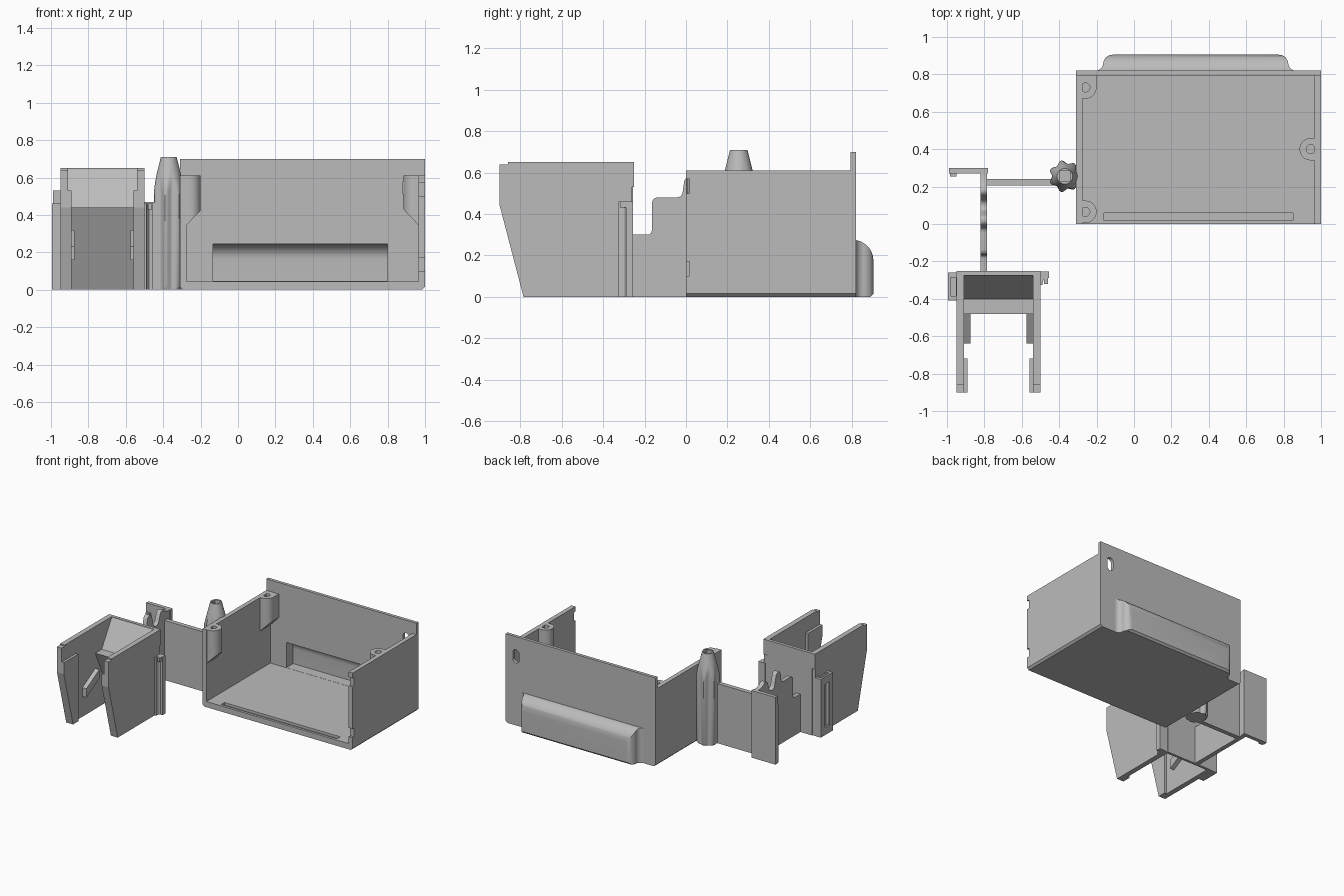
import bpy, bmesh, math
from mathutils import Vector

if "Cube" in bpy.data.objects:
    bpy.data.objects.remove(bpy.data.objects["Cube"])

grey = bpy.data.materials.new("plain_grey")
grey.diffuse_color = (0.5, 0.5, 0.5, 1)
grey.use_nodes = True
grey.node_tree.nodes["Principled BSDF"].inputs["Base Color"].default_value = grey.diffuse_color


def finish(name, bm):
    bmesh.ops.recalc_face_normals(bm, faces=bm.faces)
    me = bpy.data.meshes.new(name)
    bm.to_mesh(me)
    bm.free()
    me.materials.append(grey)
    ob = bpy.data.objects.new(name, me)
    bpy.context.collection.objects.link(ob)
    return ob


def prism(name, pts, axis, lo, hi):
    """Extrude a 2D outline along an axis (outline uses the other two axes in order)."""
    place = {'x': lambda a, b, t: (t, a, b), 'y': lambda a, b, t: (a, t, b),
             'z': lambda a, b, t: (a, b, t)}[axis]
    bm = bmesh.new()
    rows = [[bm.verts.new(place(a, b, t)) for a, b in pts] for t in (lo, hi)]
    n = len(pts)
    bm.faces.new(rows[0])
    bm.faces.new(rows[1])
    for i in range(n):
        j = (i + 1) % n
        bm.faces.new((rows[0][i], rows[0][j], rows[1][j], rows[1][i]))
    return finish(name, bm)


def box(name, x0, x1, y0, y1, z0, z1):
    return prism(name, [(x0, y0), (x1, y0), (x1, y1), (x0, y1)], 'z', z0, z1)


def arc(cx, cy, r, a0, a1, n=8):
    return [(cx + r * math.cos(math.radians(a0 + (a1 - a0) * i / n)),
             cy + r * math.sin(math.radians(a0 + (a1 - a0) * i / n))) for i in range(n + 1)]


def boolean(ob, tool, op='DIFFERENCE'):
    m = ob.modifiers.new("cut", 'BOOLEAN')
    m.object, m.operation, m.solver = tool, op, 'EXACT'
    tool.hide_render = True
    bpy.context.view_layer.objects.active = ob
    bpy.ops.object.modifier_apply(modifier=m.name)
    bpy.data.objects.remove(tool)


def smooth(ob):
    bpy.ops.object.select_all(action='DESELECT')
    ob.select_set(True)
    bpy.context.view_layer.objects.active = ob
    bpy.ops.object.shade_smooth_by_angle(angle=math.radians(35))


# Tray: floor with slot, two side walls, tall back wall
floor = prism("tray_floor", [(-.31, .015), (-.295, 0), (.985, 0), (1, .015), (1, .045), (-.31, .045)],
              'y', 0, .82)
boolean(floor, box("slot_cutter", -.16, .85, .02, .06, .025, .1))
box("tray_left_wall", -.31, -.275, 0, .82, .045, .61)
right = box("tray_right_wall", .965, 1, 0, .82, .045, .61)
for z in (.10, .50):
    boolean(right, box("notch_cutter", .9, 1.1, -.1, .018, z, z + .07))
back = box("tray_back_wall", -.31, 1, .795, .82, .045, .70)
slot = arc(.91, .57, .028, 0, 180) + arc(.91, .52, .028, 180, 360)
boolean(back, prism("slot_cutter", slot, 'y', .7, .9))

# Rounded hollow pocket bulging from the back wall
plan = (arc(-.205, .86, .04, -90, 0) + arc(-.115, .855, .05, 180, 90)
        + arc(.775, .855, .05, 90, 0) + arc(.865, .86, .04, 180, 270))
side = [(.80, 0), (.89, 0), (.905, .015)] + arc(.805, .175, .1, 0, 90, 12)
pocket = prism("back_pocket", plan, 'z', -.01, .4)
boolean(pocket, prism("side_cutter", side, 'x', -.4, 1.2), 'INTERSECT')


def cavity():
    pts = [(.7, .046), (.88, .046)] + arc(.80, .165, .08, 0, 90, 10) + [(.7, .245)]
    return prism("cavity_cutter", pts, 'x', -.135, .80)


boolean(pocket, cavity())
boolean(back, cavity())
smooth(pocket)


# Screw bosses with slanted undersides
def boss(name, cx, cy, side, wall, y0, y1):
    a = arc(0, 0, .06, -90, 90, 14)
    pts = [(wall, cy + y0)] + [(cx + side * u, cy + v) for u, v in a] + [(wall, cy + y1)]
    if y1 > .06:
        pts.insert(-1, (cx + side * .06, cy + y1))
        pts = [p for p in pts if not (p[1] > cy + .001 and p[1] < cy + .0601)]
    ob = prism(name, pts, 'z', .3, .61)
    for v in ob.data.vertices:
        if v.co.z < .4:
            v.co.z = .34 + abs(v.co.x - wall) * 1.05
    boolean(ob, prism("hole_cutter", arc(cx, cy, .024, 0, 345, 23), 'z', .45, .7))
    smooth(ob)


boss("front_left_boss", -.26, .065, 1, -.28, -.06, .06)
boss("back_left_boss", -.26, .73, 1, -.28, -.06, .066)
boss("right_boss", .945, .40, -1, .97, -.06, .06)

# Fluted post with conical tip and square socket
bm = bmesh.new()
N, rings = 56, []
for z in (0, .02, .5, .53, .56, .59, .62, .65, .71):
    ring = []
    for i in range(N):
        t = 2 * math.pi * i / N
        r = min(.077 + .009 * math.cos(7 * t), .042 + .25 * (.71 - z), .075 + z * .8)
        ring.append(bm.verts.new((-.37 + r * math.cos(t), .255 + r * math.sin(t), z)))
    rings.append(ring)
bm.faces.new(rings[0])
bm.faces.new(rings[-1])
for a, b in zip(rings, rings[1:]):
    for i in range(N):
        bm.faces.new((a[i], a[(i + 1) % N], b[(i + 1) % N], b[i]))
post = finish("fluted_post", bm)
boolean(post, box("socket_cutter", -.398, -.342, .227, .283, .4, .8))
smooth(post)

# Linking arm, end plate and wall with a wavy top edge
box("link_arm", -.79, -.42, .205, .24, 0, .47)
box("end_plate", -.99, -.78, .27, .30, 0, .53)
box("end_plate_lip", -.985, -.95, .255, .27, 0, .46)
wave = ([(.29, 0), (-.26, 0), (-.26, .30)] + arc(-.185, .32, .02, -90, 0, 4)
        + arc(-.135, .45, .03, 180, 90, 5) + arc(-.045, .51, .03, -90, -20, 4)
        + arc(.02, .55, .03, 160, 20, 6) + arc(.10, .50, .035, 200, 340, 7)
        + arc(.18, .53, .03, 160, 30, 6) + [(.24, .53), (.29, .53)])
smooth(prism("wavy_wall", wave, 'x', -.82, -.785))

# Hopper: two side cheeks, inner ribs and guide bars (mirrored about x = -0.725)
cheek = [(-.26, 0), (-.785, 0), (-.9, .44), (-.9, .64), (-.86, .64), (-.86, .65), (-.26, .65)]
rib = [(-.72, 0), (-.785, 0), (-.9, .44), (-.9, .53), (-.72, .53)]
bar = [(-.64, .16), (-.48, .25), (-.48, .32), (-.64, .23)]
for label, s in (("left", -1), ("right", 1)):
    for part, pts, a, b in (("cheek", cheek, .185, .225), ("rib", rib, .165, .19),
                            ("guide_bar", bar, .15, .19)):
        prism(f"{label}_{part}", pts, 'x', *sorted((-.725 + s * a, -.725 + s * b)))

# Hopper back with sloping chute, ledge and undercut front panel
chute = [(-.255, 0), (-.255, .65), (-.27, .65), (-.40, .44), (-.48, .44), (-.275, 0)]
prism("hopper_chute", chute, 'x', -.92, -.53)
box("hopper_back_band", -.95, -.50, -.275, -.25, .53, .65)

# Side flange on the right, open slot frame on the left
flange = [(-.51, -.255), (-.455, -.255), (-.455, -.29), (-.475, -.29), (-.485, -.30), (-.49, -.325), (-.51, -.325)]
prism("right_flange", flange, 'z', 0, .46)
box("flange_lip", -.48, -.46, -.32, -.255, .43, .46)
frame = box("left_slot_frame", -.995, -.94, -.41, -.26, 0, .46)
boolean(frame, box("frame_cutter", -.98, -.951, -.385, -.285, .03, .5))
boolean(frame, box("window_cutter", -1.1, -.97, -.37, -.31, .06, .40))
